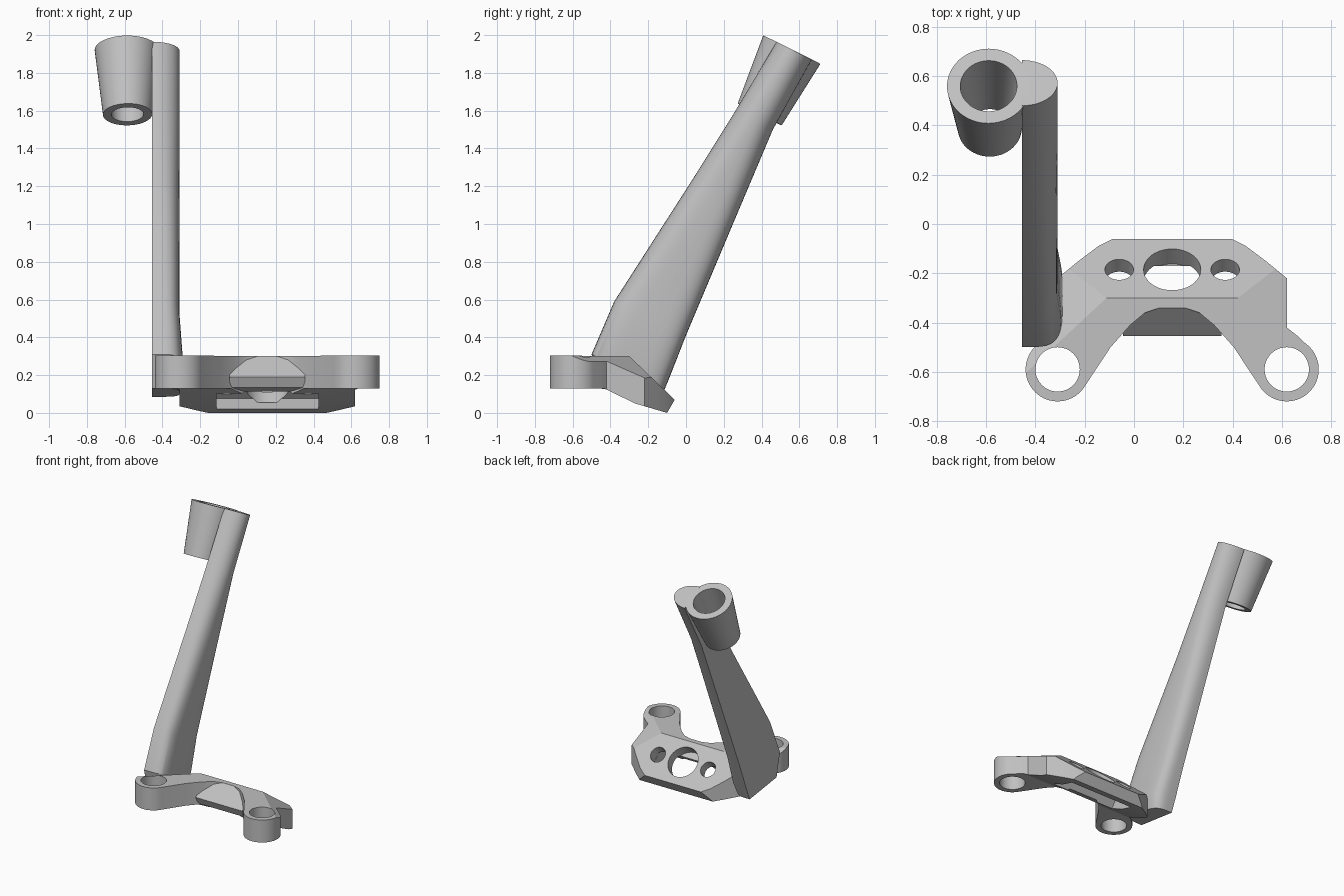
import bpy, bmesh, math
from mathutils import Vector, Matrix

cube = bpy.data.objects.get("Cube")
if cube:
    bpy.data.objects.remove(cube, do_unlink=True)

grey = bpy.data.materials.new("plain grey")
grey.use_nodes = True
grey.diffuse_color = (0.53, 0.53, 0.53, 1)
grey.node_tree.nodes["Principled BSDF"].inputs["Base Color"].default_value = grey.diffuse_color

MID = 0.155            # mirror line of the bracket
BOSS_X, BOSS_Y, BOSS_R = 0.465, -0.59, 0.13


def finish(name, bm):
    bmesh.ops.recalc_face_normals(bm, faces=bm.faces[:])
    me = bpy.data.meshes.new(name)
    bm.to_mesh(me)
    bm.free()
    me.materials.append(grey)
    ob = bpy.data.objects.new(name, me)
    bpy.context.collection.objects.link(ob)
    return ob


def smooth(ob, angle=30):
    bpy.ops.object.select_all(action="DESELECT")
    ob.select_set(True)
    bpy.context.view_layer.objects.active = ob
    bpy.ops.object.shade_smooth_by_angle(angle=math.radians(angle))


def prism_mesh(points, offset):
    """Extrude a closed loop of 3D points along an offset."""
    bm = bmesh.new()
    face = bm.faces.new([bm.verts.new(p) for p in points])
    ext = bmesh.ops.extrude_face_region(bm, geom=[face])
    bmesh.ops.translate(bm, vec=offset, verts=[v for v in ext["geom"] if isinstance(v, bmesh.types.BMVert)])
    return bm


def side_prism(profile, half):
    """Extrude a y-z profile across the bracket."""
    return prism_mesh([(MID - half, y, z) for y, z in profile], (2 * half, 0, 0))


def cylinder(name, centre, radius, depth, tilt=0):
    bm = bmesh.new()
    m = Matrix.Translation(centre) @ Matrix.Rotation(tilt, 4, "X")
    bmesh.ops.create_cone(bm, cap_ends=True, segments=48, radius1=radius, radius2=radius, depth=depth, matrix=m)
    return finish(name, bm)


def boolean(ob, cutter, operation):
    mod = ob.modifiers.new("cut", "BOOLEAN")
    mod.operation, mod.solver, mod.object = operation, "EXACT", cutter
    bpy.context.view_layer.objects.active = ob
    bpy.ops.object.modifier_apply(modifier=mod.name)
    bpy.data.objects.remove(cutter, do_unlink=True)


# Bracket plan: plate, two arms and round bosses
half = [(0.18, -0.05), (0.24, -0.06), (0.30, -0.09), (0.38, -0.15), (0.465, -0.22),
        (0.465, -0.42), (0.51, -0.455)]
for i in range(25):
    a = math.radians(55 - i * 205 / 24)
    half.append((BOSS_X + BOSS_R * math.cos(a), BOSS_Y + BOSS_R * math.sin(a)))
half += [(0.25, -0.5), (0.17, -0.41), (0.11, -0.36), (0.05, -0.34)]
plan = half + [(-u, y) for u, y in reversed(half)]
bracket = finish("bracket", prism_mesh([(MID + u, y, -0.1) for u, y in plan], (0, 0, 0.6)))

# Bracket side profile, with sloping outer corners
bm = side_prism([(-0.8, 0.13), (-0.8, 0.305), (-0.3, 0.30), (-0.06, 0.07),
                 (-0.1, 0.0), (-0.27, 0.05), (-0.435, 0.13)], 0.7)
for side in (-1, 1):
    bmesh.ops.recalc_face_normals(bm, faces=bm.faces[:])
    cut = bmesh.ops.bisect_plane(bm, geom=bm.verts[:] + bm.edges[:] + bm.faces[:], clear_outer=True,
                                 plane_co=(MID + side * 0.465, -0.435, 0.28), plane_no=(side * 0.4, 0.44, 1))
    bmesh.ops.holes_fill(bm, edges=[e for e in bm.edges if e.is_boundary], sides=0)
boolean(bracket, finish("profile", bm), "INTERSECT")

# Front chin and underside pocket
boolean(bracket, finish("chin", side_prism([(-0.29, 0.285), (-0.34, 0.30), (-0.455, 0.19),
                                            (-0.43, 0.135), (-0.29, 0.085)], 0.2)), "UNION")
boolean(bracket, finish("pocket", side_prism([(-0.17, -0.05), (-0.17, 0.075), (-0.27, 0.17), (-0.33, 0.17),
                                              (-0.38, 0.1), (-0.38, -0.05)], 0.27)), "DIFFERENCE")

# Boss bores and the three plate holes
for side in (-1, 1):
    boolean(bracket, cylinder("bore", (MID + side * BOSS_X, BOSS_Y, 0.2), 0.09, 0.6), "DIFFERENCE")
for u, r in ((-0.215, 0.058), (0, 0.116), (0.215, 0.058)):
    boolean(bracket, cylinder("hole", (MID + u, -0.18, 0.195), r, 0.19, -0.764), "DIFFERENCE")
smooth(bracket, 25)

# Leaning post: flat on one side, rounded on the other
# front (y, z), back (y, z), depth in x, squareness
sections = [((-0.46, 0.13), (-0.13, 0.085), 0.145, 4),
            ((-0.50, 0.31), (-0.09, 0.18), 0.165, 4),
            ((-0.38, 0.59), (0.0, 0.41), 0.145, 4),
            ((0.05, 1.26), (0.24, 0.98), 0.145, 2.8),
            ((0.25, 1.58), (0.46, 1.5), 0.145, 2.2),
            ((0.48, 1.965), (0.665, 1.87), 0.145, 2)]
bm = bmesh.new()
rings = []
N = 24
for front, back, depth, power in sections:
    f, b = Vector((0, *front)), Vector((0, *back))
    ring = []
    for i in range(N + 1):
        a = math.pi * i / N
        c, s = math.cos(a), math.sin(a)
        t = math.copysign(abs(c) ** (2 / power), c)
        p = (f + b) / 2 + (f - b) / 2 * t
        p.x = -0.455 + depth * max(s, 0) ** (2 / power)
        ring.append(bm.verts.new(p))
    rings.append(ring)
for lo, hi in zip(rings, rings[1:]):
    for i in range(N + 1):
        j = (i + 1) % (N + 1)
        bm.faces.new((lo[i], lo[j], hi[j], hi[i]))
bm.faces.new(rings[0])
bm.faces.new(rings[-1])
smooth(finish("post", bm), 30)

# Tapered socket at the top of the post
bm = bmesh.new()
low, high = Vector((-0.585, 0.39, 1.58)), Vector((-0.59, 0.56, 1.9225))
axis = (high - low).normalized()
across = Vector((1, 0, 0)) - axis * axis.x
across.normalize()
other = axis.cross(across)
S = 48
loops = []
for centre, r in ((low, 0.13), (high, 0.169), (high, 0.115), (low, 0.085)):
    loops.append([bm.verts.new(centre + r * (across * math.cos(k * math.tau / S) + other * math.sin(k * math.tau / S)))
                  for k in range(S)])
for a, b in zip(loops, loops[1:] + loops[:1]):
    for k in range(S):
        n = (k + 1) % S
        bm.faces.new((a[k], a[n], b[n], b[k]))
smooth(finish("socket", bm), 30)
